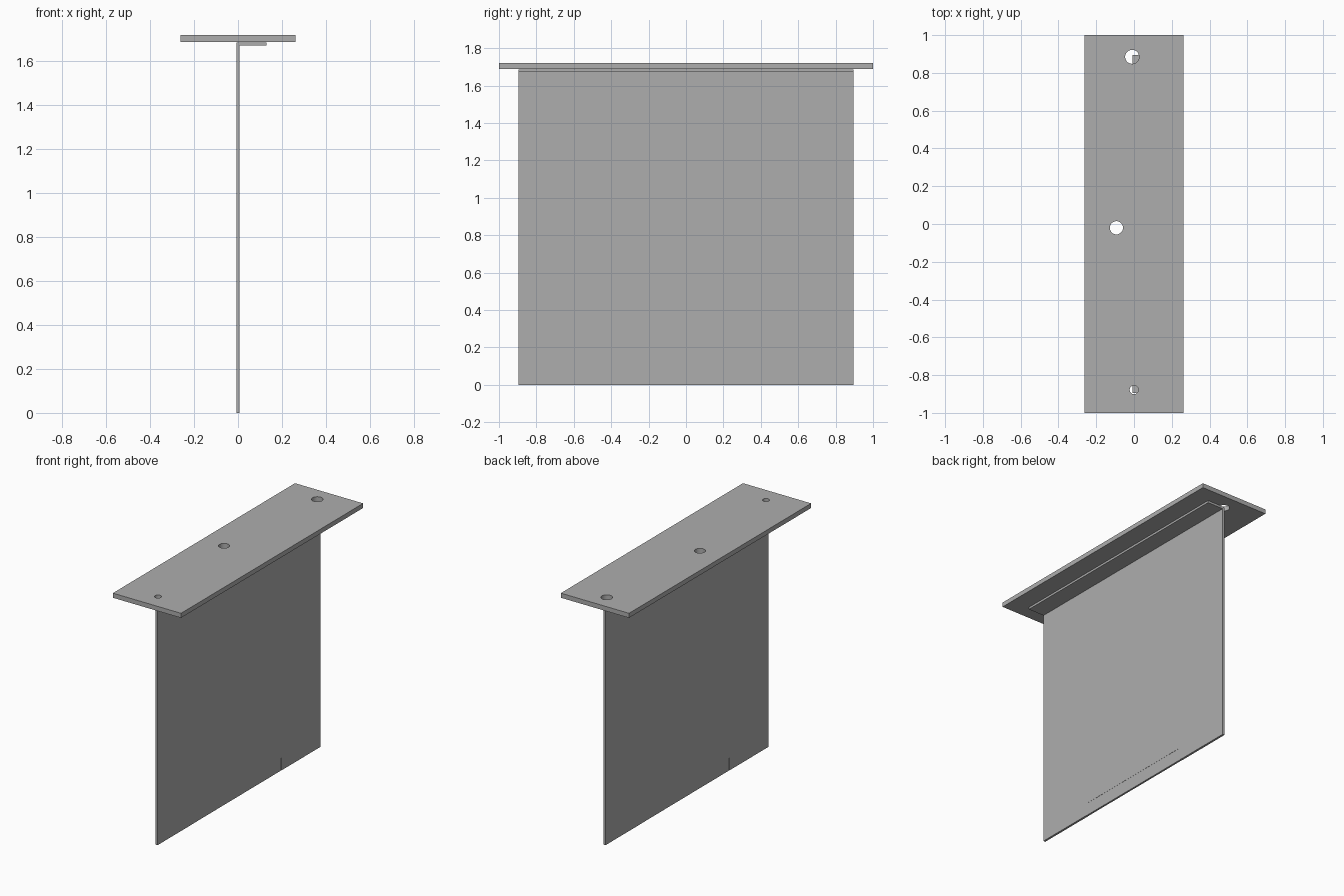
import bpy
import bmesh
from math import radians

cube = bpy.data.objects.get("Cube")
if cube:
    bpy.data.objects.remove(cube, do_unlink=True)

# One plain grey for the whole model
grey = bpy.data.materials.new("plain_grey")
grey.use_nodes = True
colour = (0.42, 0.42, 0.42, 1)
grey.diffuse_color = colour
grey.node_tree.nodes["Principled BSDF"].inputs["Base Color"].default_value = colour


def new_object(name, bm):
    bmesh.ops.recalc_face_normals(bm, faces=bm.faces)
    mesh = bpy.data.meshes.new(name)
    bm.to_mesh(mesh)
    bm.free()
    mesh.materials.append(grey)
    obj = bpy.data.objects.new(name, mesh)
    bpy.context.collection.objects.link(obj)
    return obj


def extruded(name, profile, y0, y1):
    """Extrude an (x, z) profile along y."""
    bm = bmesh.new()
    face = bm.faces.new([bm.verts.new((x, y0, z)) for x, z in profile])
    result = bmesh.ops.extrude_face_region(bm, geom=[face])
    verts = [v for v in result["geom"] if isinstance(v, bmesh.types.BMVert)]
    bmesh.ops.translate(bm, vec=(0, y1 - y0, 0), verts=verts)
    return new_object(name, bm)


def box(name, x0, x1, y0, y1, z0, z1):
    return extruded(name, [(x0, z0), (x1, z0), (x1, z1), (x0, z1)], y0, y1)


def cut(target, cutter):
    mod = target.modifiers.new("cut", "BOOLEAN")
    mod.operation = "DIFFERENCE"
    mod.solver = "EXACT"
    mod.object = cutter
    bpy.context.view_layer.objects.active = target
    bpy.ops.object.modifier_apply(modifier=mod.name)
    bpy.data.objects.remove(cutter, do_unlink=True)


UNDER, TOP = 1.688, 1.72
HALF = 0.0075      # half the sheet thickness
END = 0.895        # half the panel length

# Top plate with three round holes
plate = box("top_plate", -0.262, 0.262, -1, 1, UNDER, TOP)
for x, y, radius in [(-0.01, 0.885, 0.037), (-0.093, -0.02, 0.035), (0, -0.878, 0.023)]:
    bm = bmesh.new()
    bmesh.ops.create_cone(bm, cap_ends=True, segments=32, radius1=radius,
                          radius2=radius, depth=0.2)
    bmesh.ops.translate(bm, vec=(x, y, TOP), verts=bm.verts)
    cut(plate, new_object("hole_cutter", bm))

# Hanging sheet panel, folded into a flange under the plate
fold = UNDER - 0.001
panel = extruded("hanging_panel", [
    (-HALF, 0), (HALF, 0), (HALF, fold - 2 * HALF), (0.13, fold - 2 * HALF),
    (0.13, fold), (-HALF, fold)], -END, END)

# Very shallow recess along the lower edge, on both sides
for side in (-1, 1):
    inner, outer = side * (HALF - 0.001), side * 0.05
    cut(panel, box("recess_cutter", min(inner, outer), max(inner, outer),
                   -0.465, 0.465, -0.05, 0.088))

# Smooth hole walls, sharp edges elsewhere
bpy.ops.object.select_all(action="DESELECT")
plate.select_set(True)
bpy.context.view_layer.objects.active = plate
bpy.ops.object.shade_smooth_by_angle(angle=radians(30))
